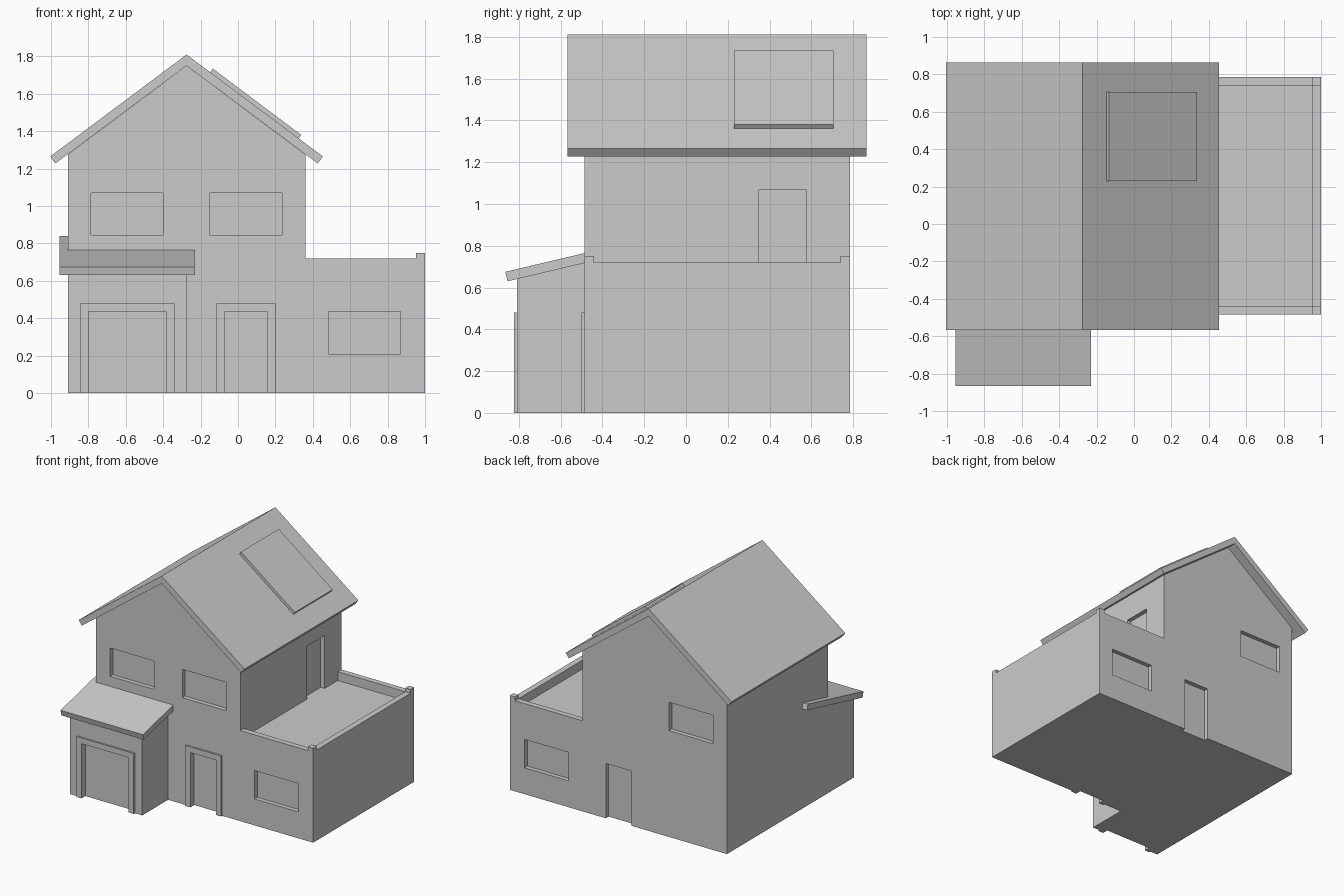
import bpy, bmesh
from mathutils import Vector

if "Cube" in bpy.data.objects:
    bpy.data.objects.remove(bpy.data.objects["Cube"])


def finish(name, bm):
    bmesh.ops.recalc_face_normals(bm, faces=bm.faces)
    mesh = bpy.data.meshes.new(name)
    bm.to_mesh(mesh)
    bm.free()
    ob = bpy.data.objects.new(name, mesh)
    bpy.context.collection.objects.link(ob)
    return ob


def prism(name, profile, lo, hi, axis):
    """Extrude a profile along y (points are x,z) or along x (points are y,z)."""
    bm = bmesh.new()
    place = (lambda p: (p[0], lo, p[1])) if axis == 'Y' else (lambda p: (lo, p[0], p[1]))
    face = bm.faces.new([bm.verts.new(place(p)) for p in profile])
    out = bmesh.ops.extrude_face_region(bm, geom=[face])
    step = Vector((0, hi - lo, 0)) if axis == 'Y' else Vector((hi - lo, 0, 0))
    bmesh.ops.translate(bm, vec=step, verts=[g for g in out['geom'] if isinstance(g, bmesh.types.BMVert)])
    return finish(name, bm)


def boxes(name, spans):
    """One object made of boxes given as (x0, x1, y0, y1, z0, z1)."""
    bm = bmesh.new()
    for x0, x1, y0, y1, z0, z1 in spans:
        vs = bmesh.ops.create_cube(bm, size=1)['verts']
        bmesh.ops.scale(bm, vec=(x1 - x0, y1 - y0, z1 - z0), verts=vs)
        bmesh.ops.translate(bm, vec=((x0 + x1) / 2, (y0 + y1) / 2, (z0 + z1) / 2), verts=vs)
    return finish(name, bm)


def cut(target, cutter):
    cutter.hide_render = True
    cutter.hide_set(True)
    cutter.display_type = 'WIRE'
    mod = target.modifiers.new("openings", 'BOOLEAN')
    mod.operation = 'DIFFERENCE'
    mod.solver = 'EXACT'
    mod.object = cutter


FRONT, BACK, DEPTH = -0.485, 0.785, 0.035
RIDGE_X, SLOPE = -0.275, 0.747
EAVE = 1.75 - 0.635 * SLOPE

# Gabled house with the low flat-topped wing
house = prism("house_walls", [(-0.91, 0), (1, 0), (1, 0.72), (0.36, 0.72), (0.36, EAVE),
                              (RIDGE_X, 1.75), (-0.91, EAVE)], FRONT, BACK, 'Y')

# Recessed windows, doors and the terrace floor
front = (FRONT - 0.05, FRONT + DEPTH)
back = (BACK - DEPTH, BACK + 0.05)
high, low, door = (0.845, 1.07), (0.21, 0.435), (-0.05, 0.435)
cut(house, boxes("terrace_cutter", [(0.36, 0.953, FRONT + 0.045, BACK - 0.045, 0.65, 0.85)]))
cut(house, boxes("opening_cutter", [
    (-0.785, -0.4, *front, *high), (-0.15, 0.235, *front, *high),
    (0.485, 0.87, *front, *low), (-0.07, 0.155, *front, *door),
    (-0.785, -0.4, *back, *high), (0.485, 0.87, *back, *low),
    (-0.07, 0.155, *back, *door),
    (0.36 - DEPTH, 0.41, 0.35, 0.575, 0.65, 1.07)]))

# Corner posts of the terrace
boxes("terrace_posts", [(0.953, 1, FRONT, FRONT + 0.045, 0.72, 0.75),
                        (0.953, 1, BACK - 0.045, BACK, 0.72, 0.75)])

# Main roof
prism("main_roof", [(-1.004, 1.265), (RIDGE_X, 1.81), (0.454, 1.265), (0.426, 1.228),
                    (RIDGE_X, 1.75), (-0.976, 1.228)], -0.567, 0.863, 'Y')

# Panel lying on the right roof slope
prism("roof_panel", [(-0.148, 1.715), (-0.135, 1.735), (0.338, 1.38), (0.325, 1.361)],
      0.23, 0.705, 'Y')

# Garage bay and its lean-to roof, which runs on past the house side
garage = prism("garage_walls", [(-0.81, 0), (FRONT, 0), (FRONT, 0.73), (-0.81, 0.65)],
               -0.91, -0.275, 'X')
cut(garage, boxes("garage_cutter", [(-0.8, -0.385, -0.86, -0.81 + DEPTH, *door)]))
prism("garage_roof", [(-0.865, 0.675), (-0.168, 0.84), (-0.157, 0.795), (-0.854, 0.63)],
      -0.955, -0.23, 'X')


# Raised frames around the garage and front doors
def door_frame(name, x0, x1, y):
    w, top = 0.045, 0.435
    prism(name, [(x0 - w, 0), (x0 - w, top + w), (x1 + w, top + w), (x1 + w, 0),
                 (x1, 0), (x1, top), (x0, top), (x0, 0)], y - 0.014, y, 'Y')


door_frame("garage_door_frame", -0.8, -0.385, -0.81)
door_frame("front_door_frame", -0.07, 0.155, FRONT)
